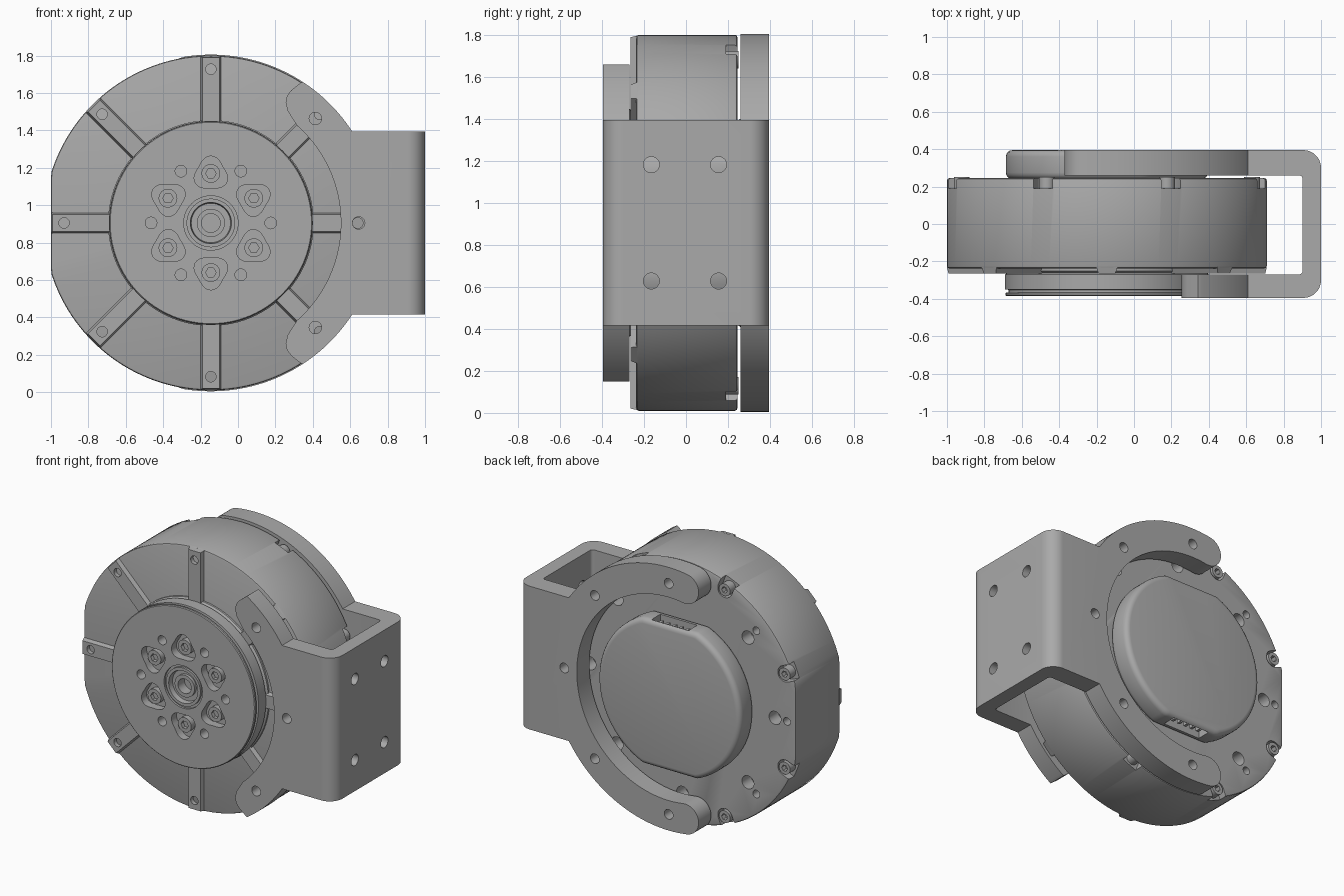
import bpy, bmesh, math
from math import sin, cos, pi, radians
from mathutils import Matrix

if "Cube" in bpy.data.objects:
    bpy.data.objects.remove(bpy.data.objects["Cube"], do_unlink=True)

grey = bpy.data.materials.new("machined grey")
grey.use_nodes = True
grey.diffuse_color = (0.4, 0.4, 0.4, 1)
grey.node_tree.nodes["Principled BSDF"].inputs["Base Color"].default_value = (0.4, 0.4, 0.4, 1)

AXIS = (-0.145, 0, 0.905)      # centre of the round drive unit
EIGHTHS = range(0, 360, 45)


# ---------- helpers (x, z outlines around the drive axis, extruded along y) ----------
def arc(r, a0, a1, n=32, cx=0, cz=0):
    return [(cx + r * cos(radians(a0 + (a1 - a0) * i / n)),
             cz + r * sin(radians(a0 + (a1 - a0) * i / n))) for i in range(n + 1)]


def disc(r, cx=0, cz=0, n=32):
    return arc(r, 0, 360, n, cx, cz)[:-1]


def polar(r, angle):
    return r * cos(radians(angle)), r * sin(radians(angle))


def turned(points, angle):
    c, s = cos(radians(angle)), sin(radians(angle))
    return [(x * c - z * s, x * s + z * c) for x, z in points]


def box(x0, x1, z0, z1):
    return [(x0, z0), (x1, z0), (x1, z1), (x0, z1)]


def prism(bm, outline, y0, y1, top=None):
    a = [bm.verts.new((x, y0, z)) for x, z in outline]
    b = [bm.verts.new((x, y1, z)) for x, z in (top or outline)]
    bm.faces.new(a)
    bm.faces.new(b[::-1])
    for i in range(len(a)):
        j = (i + 1) % len(a)
        bm.faces.new((a[i], b[i], b[j], a[j]))


def lathe(bm, profile, n=96):
    rings = [[bm.verts.new((r * cos(2 * pi * i / n), y, r * sin(2 * pi * i / n)))
              for i in range(n)] for r, y in profile]
    for p, q in zip(rings, rings[1:]):
        for i in range(n):
            j = (i + 1) % n
            bm.faces.new((p[i], q[i], q[j], p[j]))
    bm.faces.new(rings[0])
    bm.faces.new(rings[-1])


def make(name, bm):
    bmesh.ops.recalc_face_normals(bm, faces=bm.faces)
    mesh = bpy.data.meshes.new(name)
    bm.to_mesh(mesh)
    bm.free()
    ob = bpy.data.objects.new(name, mesh)
    ob.location = AXIS
    mesh.materials.append(grey)
    bpy.context.collection.objects.link(ob)
    return ob


def activate(ob):
    bpy.ops.object.select_all(action='DESELECT')
    ob.select_set(True)
    bpy.context.view_layer.objects.active = ob


def boolean(ob, bm, operation='DIFFERENCE'):
    tool = make("cutter", bm)
    tool.hide_render = True
    mod = ob.modifiers.new("cut", 'BOOLEAN')
    mod.operation, mod.solver, mod.object = operation, 'EXACT', tool
    activate(ob)
    bpy.ops.object.modifier_apply(modifier=mod.name)
    bpy.data.objects.remove(tool, do_unlink=True)


def bevel(ob, width, segments):
    mod = ob.modifiers.new("edge", 'BEVEL')
    mod.width, mod.segments, mod.limit_method = width, segments, 'ANGLE'
    mod.angle_limit = radians(50)
    activate(ob)
    bpy.ops.object.modifier_apply(modifier=mod.name)


def smooth(ob):
    activate(ob)
    bpy.ops.object.shade_smooth_by_angle(angle=radians(28))


# ---------- main housing: drum with flattened sides, rim notches and back holes ----------
bm = bmesh.new()
drum = [(max(-0.855, min(0.855, x)), z) for x, z in disc(0.895, n=160)]
prism(bm, drum, -0.237, 0.245)
housing = make("housing", bm)
bevel(housing, 0.012, 2)
bm = bmesh.new()
for a in EIGHTHS:
    notch = box(0.84, 1, -0.055, 0.055) + arc(0.055, 90, 270, 12, 0.84)[1:-1]
    prism(bm, turned(notch, a + 22.5), 0.19, 0.3)
    prism(bm, disc(0.045, *polar(0.7, a)), 0.15, 0.3)
    prism(bm, disc(0.026, *polar(0.79, a)), 0.15, 0.3)
boolean(housing, bm)
smooth(housing)

# ---------- raised spokes on the front face ----------
bm, holes = bmesh.new(), bmesh.new()
for a in EIGHTHS:
    end = 0.855 if a % 180 == 0 else 0.892
    prism(bm, turned(box(0.5, end, -0.057, 0.057), a), -0.23, -0.265,
          turned(box(0.5, end - 0.008, -0.045, 0.045), a))
    prism(holes, disc(0.028, *polar(end - 0.07, a)), -0.3, -0.2)
spokes = make("front_spokes", bm)
boolean(spokes, holes)

# ---------- output hub with groove, centre rings and screw pockets ----------
bm = bmesh.new()
lathe(bm, [(0.55, -0.2), (0.55, -0.25), (0.535, -0.262), (0.545, -0.27), (0.545, -0.35),
           (0.525, -0.352), (0.525, -0.366), (0.543, -0.368), (0.543, -0.38), (0.538, -0.385),
           (0.145, -0.385), (0.145, -0.37), (0.13, -0.37), (0.13, -0.385), (0.11, -0.385),
           (0.105, -0.35), (0.075, -0.35), (0.075, -0.37), (0.05, -0.37), (0.05, -0.3)])
hub = make("output_hub", bm)
pockets, screws, sockets = bmesh.new(), bmesh.new(), bmesh.new()
for a in range(0, 360, 60):
    tri = []
    for i in range(36):
        x, z = polar(0.085 + 0.011 * cos(radians(30 * i)), 10 * i)
        tri.append((x + 0.262, z))
    prism(pockets, turned(tri, a + 30), -0.33, -0.42)
    prism(pockets, disc(0.031, *polar(0.32, a)), -0.3, -0.42)
    spot = polar(0.265, a + 30)
    prism(screws, disc(0.05, *spot, 24), -0.32, -0.37)
    prism(sockets, disc(0.028, *spot, 6), -0.345, -0.42)
boolean(hub, pockets)
smooth(hub)

# ---------- socket screws: hub face and rear rim ----------
for a in EIGHTHS:
    spot = polar(0.84, a + 22.5)
    prism(screws, disc(0.042, *spot, 24), 0.18, 0.25)
    prism(sockets, disc(0.022, *spot, 6), 0.215, 0.3)
bolts = make("socket_screws", screws)
boolean(bolts, sockets)
smooth(bolts)

# ---------- rear cover with a flat and a connector port at top and bottom ----------
bm = bmesh.new()
prism(bm, [(x, max(-0.5, min(0.5, z))) for x, z in disc(0.54, n=128)], 0.24, 0.395)
cover = make("rear_cover", bm)
bevel(cover, 0.035, 4)
ports, pins = bmesh.new(), bmesh.new()
for s in (-1, 1):
    prism(ports, [(x, z * s) for x, z in box(-0.14, 0.14, 0.42, 0.6)], 0.285, 0.375)
    for i in range(5):
        x = -0.1 + i * 0.05
        prism(pins, [(px, pz * s) for px, pz in box(x - 0.01, x + 0.01, 0.41, 0.48)], 0.315, 0.345)
boolean(cover, ports)
smooth(cover)
make("connector_pins", pins)

# ---------- mounting bracket: front fork, rear fork and U-shaped channel ----------
OUT, IN, HALF = 0.9, 0.695, 0.49
start = math.degrees(math.asin(HALF / OUT))
join_x = OUT * cos(radians(start))


def mirrored(upper):
    return upper + [(x, -z) for x, z in reversed(upper)]


front_tip = [(0.487, 0.755), (0.43, 0.71), (0.407, 0.68), (0.4, 0.645),
             (0.41, 0.60), (0.435, 0.56)]
front_fork = mirrored(arc(OUT, start, 56.5) + front_tip + arc(IN, 48.5, 1))
cx, cz = polar((OUT + IN) / 2, 99)
rear_fork = mirrored(arc(OUT, start, 99, 48)
                     + arc((OUT - IN) / 2, 99, 279, 20, cx, cz)[1:-1] + arc(IN, 99, 1, 60))

bm = bmesh.new()
prism(bm, front_fork, -0.395, -0.27)
prism(bm, rear_fork, 0.26, 0.395)
bracket = make("bracket", bm)

bm = bmesh.new()
section = ([(join_x, -0.395)] + arc(0.095, -90, 0, 12, 1.05, -0.3)
           + arc(0.095, 0, 90, 12, 1.05, 0.3) + [(join_x, 0.395), (join_x, 0.26)]
           + arc(0.02, 90, 0, 4, 1.027, 0.24) + arc(0.02, 0, -90, 4, 1.027, -0.25)
           + [(join_x, -0.27)])
prism(bm, section, -HALF, HALF)
bmesh.ops.transform(bm, matrix=Matrix(((1, 0, 0, 0), (0, 0, 1, 0), (0, 1, 0, 0), (0, 0, 0, 1))),
                    verts=bm.verts)
boolean(bracket, bm, 'UNION')

bm = bmesh.new()
for a in (-45, 0, 45):
    prism(bm, disc(0.033, *polar(0.79, a)), -0.5, -0.2)
for a in (-90, -45, 0, 45, 90):
    prism(bm, disc(0.033, *polar(0.79, a)), 0.2, 0.5)
for y in (-0.165, 0.155):
    for z in (-0.277, 0.277):
        bmesh.ops.create_cone(bm, cap_ends=True, segments=32, radius1=0.038, radius2=0.038,
                              depth=0.3, matrix=Matrix.Translation((1.1, y, z))
                              @ Matrix.Rotation(pi / 2, 4, 'Y'))
boolean(bracket, bm)
smooth(bracket)
